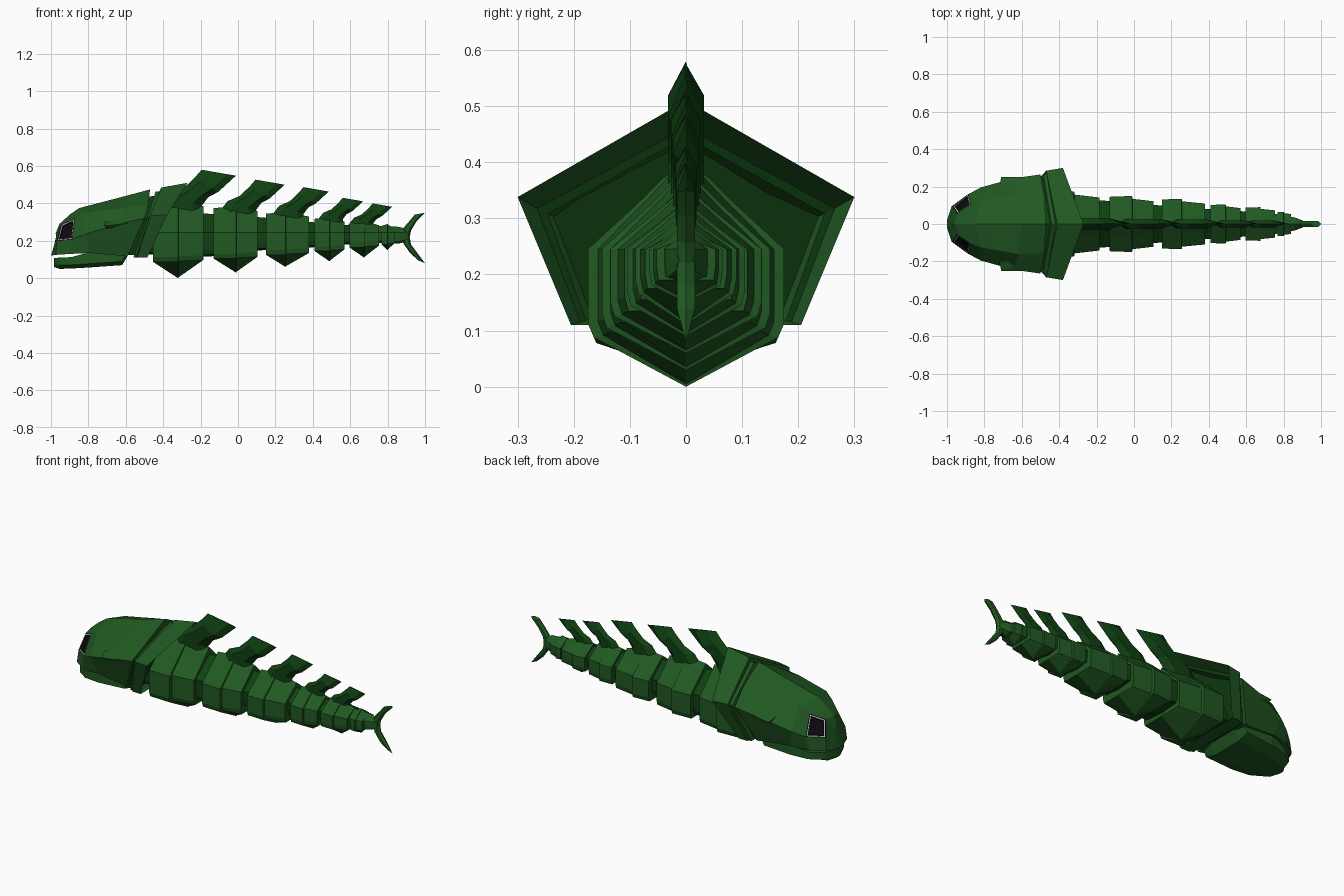
import bpy
import bmesh
from mathutils import Vector

if "Cube" in bpy.data.objects:
    bpy.data.objects.remove(bpy.data.objects["Cube"], do_unlink=True)


def material(name, color):
    m = bpy.data.materials.new(name)
    m.use_nodes = True
    m.diffuse_color = color
    bsdf = m.node_tree.nodes["Principled BSDF"]
    bsdf.inputs["Base Color"].default_value = color
    bsdf.inputs["Roughness"].default_value = 0.8
    return m


GREEN = material("body_green", (0.015, 0.1, 0.016, 1))
DARK = material("deep_green", (0.005, 0.052, 0.006, 1))
BLACK = material("eye_black", (0.004, 0.003, 0.005, 1))
WHITE = material("eye_white", (0.8, 0.8, 0.8, 1))


def finish(bm, name, *mats):
    mesh = bpy.data.meshes.new(name)
    bm.to_mesh(mesh)
    bm.free()
    for m in mats:
        mesh.materials.append(m)
    ob = bpy.data.objects.new(name, mesh)
    bpy.context.collection.objects.link(ob)


def mirrored(half):
    """Close a half ring (y >= 0) with its mirror image."""
    return list(half) + [(x, -y, z) for x, y, z in reversed(half) if y > 0]


def skin(half_rings):
    """Skin a row of mirrored rings and cap both ends."""
    bm = bmesh.new()
    rings = [[bm.verts.new(p) for p in mirrored(h)] for h in half_rings]
    n = len(rings[0])
    for a, b in zip(rings, rings[1:]):
        for i in range(n):
            j = (i + 1) % n
            bm.faces.new((a[i], a[j], b[j], b[i]))
    bm.faces.new(rings[0])
    bm.faces.new(rings[-1])
    bmesh.ops.recalc_face_normals(bm, faces=bm.faces)
    bm.faces.ensure_lookup_table()
    return bm


def loft(name, half_rings, mat=GREEN):
    finish(skin(half_rings), name, mat)


def blade(name, stations, t, mat):
    """Fin with sharp edges, from (front x, z, back x, z) stations."""
    rings = []
    for k, (fx, fz, bx, bz) in enumerate(stations):
        f, b = Vector((fx, 0, fz)), Vector((bx, 0, bz))
        side = Vector((0, t * (0.06 if k == len(stations) - 1 else 1), 0))
        rings.append([tuple(f), tuple(f.lerp(b, 0.25) + side),
                      tuple(f.lerp(b, 0.75) + side), tuple(b)])
    loft(name, rings, mat)


# Head: ridge, shoulder, side and lower edge of each ring, snout to nape
head = skin([
    [(-.975, 0, .24), (-.972, .02, .225), (-.985, .02, .17), (-1, .02, .12)],
    [(-.955, 0, .29), (-.945, .055, .288), (-.967, .09, .198), (-.975, .095, .125)],
    [(-.90, 0, .34), (-.872, .105, .32), (-.885, .16, .208), (-.90, .15, .13)],
    [(-.85, 0, .375), (-.82, .125, .35), (-.82, .195, .235), (-.79, .17, .135)],
    [(-.60, 0, .44), (-.62, .16, .375), (-.64, .245, .29), (-.62, .18, .12)],
    [(-.47, 0, .475), (-.48, .155, .395), (-.50, .265, .32), (-.59, .19, .12)],
])
# Eyes: the quads beside the snout, inset as socket, rim and sunken pupil
RING = 7
for eye in (head.faces[RING + 1], head.faces[RING + 5]):
    for width, depth, index in ((.007, 0, 1), (.007, 0, 2), (.004, -.006, 1)):
        rim = bmesh.ops.inset_individual(head, faces=[eye], thickness=width, depth=depth)
        for f in rim["faces"]:
            f.material_index = index
    eye.material_index = 1
finish(head, "head", GREEN, BLACK, WHITE)

# Lower jaw
jaw = []
for x, w, low, top in ((-.985, .025, .06, .108), (-.955, .095, .05, .11),
                       (-.89, .14, .052, .113), (-.79, .16, .058, .14),
                       (-.62, .165, .07, .14), (-.59, .16, .12, .14)):
    jaw.append([(x, w, top), (x, w, low + .02), (x, w * .6, low)])
loft("lower_jaw", jaw)

# Cheek ridges on both sides
for side, s in (("left", 1), ("right", -1)):
    bm = bmesh.new()
    points = [(-.72, .2, .30), (-.54, .2, .34), (-.71, .25, .28), (-.54, .25, .30),
              (-.70, .2, .25), (-.54, .2, .25)]
    for x, y, z in points:
        bm.verts.new((x, s * y, z))
    bmesh.ops.convex_hull(bm, input=bm.verts)
    bmesh.ops.recalc_face_normals(bm, faces=bm.faces)
    finish(bm, side + "_cheek_ridge", GREEN)

# Recessed joint between head and collar
loft("neck_joint", [
    [(-.52, 0, .43), (-.53, .24, .315), (-.60, .17, .125)],
    [(-.38, 0, .45), (-.44, .25, .32), (-.52, .17, .125)],
], DARK)

# Collar: flared five-sided shell, undercut and hollow at the back
collar_rings = [
    [(-.44, 0, .465), (-.485, .265, .325), (-.56, .195, .11)],
    [(-.42, 0, .465), (-.465, .265, .325), (-.545, .195, .11)],
    [(-.41, 0, .485), (-.47, .285, .335), (-.54, .205, .11)],
    [(-.27, 0, .51), (-.38, .30, .338), (-.485, .205, .11)],
    [(-.345, 0, .462), (-.43, .265, .318), (-.505, .188, .115)],
    [(-.35, 0, .445), (-.435, .247, .308), (-.508, .178, .118)],
    [(-.43, 0, .425), (-.47, .215, .295), (-.53, .16, .13)],
]
collar = skin(collar_rings)
inner_rim = 4 * len(mirrored(collar_rings[0]))
for f in collar.faces[inner_rim:]:
    if f.index < inner_rim + 5:
        f.material_index = 1
finish(collar, "collar", GREEN, DARK)


# Body: cross-section with V belly and hollowed back
def section(x, w, tip, low, top):
    rise = top - .245
    return [(x, 0, top), (x, w * .2, top - rise * .2), (x, w * .45, .245 + rise * .54),
            (x, w, .245), (x, w, low + .025), (x, w * .94, low), (x, 0, tip)]


segments = [
    (-.455, -.32, -.185, .175, .0, .088, .41),
    (-.13, -.01, .105, .15, .03, .105, .385),
    (.15, .255, .38, .135, .06, .125, .355),
    (.41, .49, .57, .105, .09, .145, .328),
    (.595, .675, .755, .09, .11, .165, .308),
    (.768, .80, .84, .065, .15, .18, .29),
]
for i, (x0, xm, x1, w, tip, low, top) in enumerate(segments):
    w2 = w * .88
    loft("body_segment_%d" % (i + 1), [
        section(x0, w * .97, low, low, top - .01),
        section(xm, w, tip, low, top),
        section(xm + .002, w2 * 1.02, tip + .005, low + .004, top - .004),
        section(x1, w2 * .92, low + .01, low + .01, top - .025),
    ])

# Tapering spine core showing between the segments
loft("spine_core", [section(x, w, low - .01, low, top) for x, w, low, top in (
    (-.56, .14, .14, .38), (-.16, .125, .125, .345), (.13, .10, .16, .325),
    (.395, .08, .175, .30), (.58, .068, .19, .285), (.76, .053, .20, .275))], DARK)
loft("tail_root", [section(x, w, low - .01, low, top) for x, w, low, top in (
    (.75, .055, .20, .28), (.86, .035, .195, .275), (.91, .015, .21, .26))])

# Swept dorsal fins, one template scaled along the back
template = [(-.20, -.18, .01, -.21), (-.15, -.115, .0, -.165), (-.085, -.087, .03, -.125),
            (-.03, -.035, .076, -.10), (0, 0, .156, -.027)]
for i, (x, z, s) in enumerate(((-.195, .58, 1.18), (.094, .527, 1), (.35, .487, .87),
                               (.56, .43, .7), (.72, .40, .67))):
    blade("dorsal_fin_%d" % (i + 1),
          [(x + a * s, z + b * s, x + c * s, z + d * s) for a, b, c, d in template],
          .027 * s, DARK)

# Crescent tail fin
blade("tail_fin", [
    (.945, .34, 1, .35), (.92, .31, .955, .305), (.885, .27, .925, .255),
    (.87, .23, .918, .22), (.885, .185, .925, .18), (.92, .135, .955, .14),
    (.965, .095, 1, .08)], .016, GREEN)
